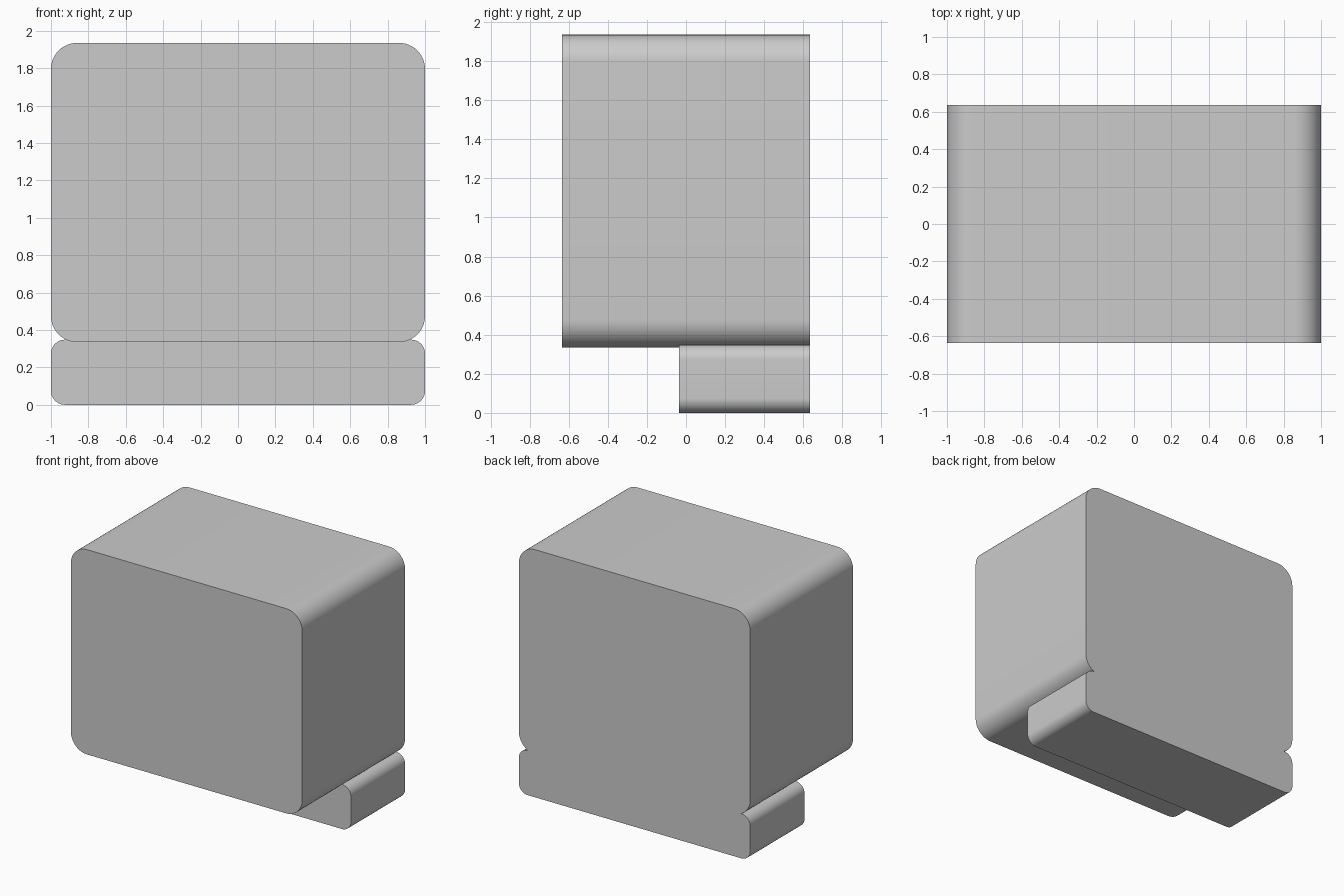
import bpy, bmesh
from math import sin, cos, pi, radians

if "Cube" in bpy.data.objects:
    bpy.data.objects.remove(bpy.data.objects["Cube"])


def rounded_block(name, half_w, z0, z1, y0, y1, r, steps=12):
    """Rounded rectangle in the XZ plane, extruded along Y."""
    corners = [(half_w - r, z1 - r), (-half_w + r, z1 - r),
               (-half_w + r, z0 + r), (half_w - r, z0 + r)]
    bm = bmesh.new()
    ring = []
    for i, (cx, cz) in enumerate(corners):
        for k in range(steps + 1):
            a = (i + k / steps) * pi / 2
            ring.append(bm.verts.new((cx + r * cos(a), y0, cz + r * sin(a))))
    face = bm.faces.new(ring)
    ext = bmesh.ops.extrude_face_region(bm, geom=[face])
    moved = [v for v in ext["geom"] if isinstance(v, bmesh.types.BMVert)]
    bmesh.ops.translate(bm, verts=moved, vec=(0, y1 - y0, 0))
    bmesh.ops.recalc_face_normals(bm, faces=bm.faces)
    mesh = bpy.data.meshes.new(name)
    bm.to_mesh(mesh)
    bm.free()
    obj = bpy.data.objects.new(name, mesh)
    bpy.context.collection.objects.link(obj)
    bpy.ops.object.select_all(action='DESELECT')
    obj.select_set(True)
    bpy.context.view_layer.objects.active = obj
    bpy.ops.object.shade_smooth_by_angle(angle=radians(30))
    return obj


# Large upper body
rounded_block("main_body", 1.0, 0.335, 1.935, -0.635, 0.635, 0.14)
# Low rear base, flush with the back of the body
rounded_block("rear_base", 1.0, 0.0, 0.348, -0.035, 0.635, 0.075)
